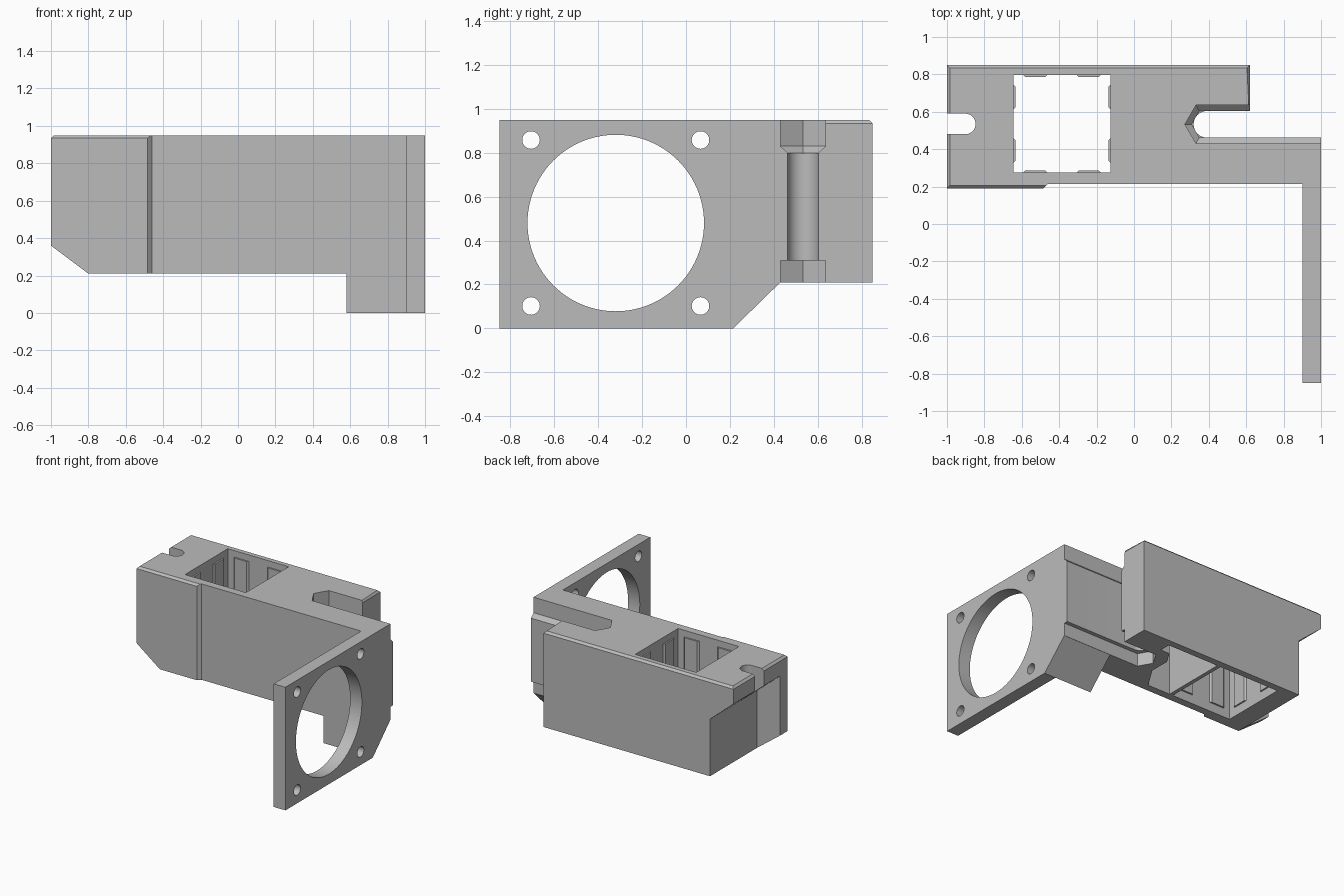
import bpy, bmesh, math

cube = bpy.data.objects.get("Cube")
if cube:
    bpy.data.objects.remove(cube, do_unlink=True)

grey = bpy.data.materials.new("plain grey")
grey.use_nodes = True
grey.diffuse_color = (0.5, 0.5, 0.5, 1)
grey.node_tree.nodes["Principled BSDF"].inputs["Base Color"].default_value = (0.5, 0.5, 0.5, 1)


def prism(name, pts, lo, hi, axis="z", top=None, bevel=None):
    """Extrude a 2D outline along an axis, optionally lofting to a second outline."""
    place = {"x": lambda a, b, h: (h, a, b),
             "y": lambda a, b, h: (a, h, b),
             "z": lambda a, b, h: (a, b, h)}[axis]
    bm = bmesh.new()
    low = [bm.verts.new(place(a, b, lo)) for a, b in pts]
    high = [bm.verts.new(place(a, b, hi)) for a, b in (top or pts)]
    bm.faces.new(low)
    bm.faces.new(high)
    n = len(pts)
    for i in range(n):
        j = (i + 1) % n
        bm.faces.new((low[i], low[j], high[j], high[i]))
    bmesh.ops.recalc_face_normals(bm, faces=bm.faces)
    if bevel:
        edges = [e for e in bm.edges if bevel(e)]
        bmesh.ops.bevel(bm, geom=edges, offset=0.016, segments=1, affect="EDGES")
    mesh = bpy.data.meshes.new(name)
    bm.to_mesh(mesh)
    bm.free()
    mesh.materials.append(grey)
    obj = bpy.data.objects.new(name, mesh)
    bpy.context.collection.objects.link(obj)
    return obj


def rect(a0, a1, b0, b1):
    return [(a0, b0), (a1, b0), (a1, b1), (a0, b1)]


def arc(ca, cb, r, start=0, end=360, n=48):
    full = end - start == 360
    steps = n if full else n - 1
    return [(ca + r * math.cos(math.radians(start + (end - start) * i / steps)),
             cb + r * math.sin(math.radians(start + (end - start) * i / steps)))
            for i in range(n)]


def combine(target, tool, operation="DIFFERENCE"):
    tool.hide_render = True
    mod = target.modifiers.new("combine", "BOOLEAN")
    mod.operation = operation
    mod.solver = "EXACT"
    mod.object = tool
    bpy.context.view_layer.objects.active = target
    bpy.ops.object.modifier_apply(modifier=mod.name)
    bpy.data.objects.remove(tool, do_unlink=True)


BOTTOM, TOP = 0.21, 0.95


def outer_top_edge(e):
    a, b = (v.co for v in e.verts)
    if min(a.z, b.z) < TOP - 0.01:
        return False
    mid = (a + b) / 2
    return (mid.y > 0.84 or abs(mid.x + 1) < 0.01 or mid.y < 0.2
            or (abs(mid.x - 0.62) < 0.01 and mid.y > 0.5))


# Main block with the arm that reaches the fan plate
outline = [(-1, 0.19), (-0.485, 0.19), (-0.46, 0.215), (1, 0.215),
           (1, 0.5), (0.62, 0.5), (0.62, 0.85), (-1, 0.85)]
bracket = prism("fan_bracket", outline, BOTTOM, TOP, bevel=outer_top_edge)

# Fan plate and the wedge under the arm
plate = [(-0.85, 0), (0.215, 0), (0.43, BOTTOM), (0.5, BOTTOM), (0.5, TOP), (-0.85, TOP)]
combine(bracket, prism("plate", plate, 0.9, 1, "x"), "UNION")
wedge = [(0.215, 0), (0.43, BOTTOM), (0.43, 0.25), (0.215, 0.25)]
combine(bracket, prism("wedge", wedge, 0.58, 1, "x"), "UNION")

# Fan opening and its four screw holes
fan_y, fan_z = -0.32, 0.48
combine(bracket, prism("fan_opening", arc(fan_y, fan_z, 0.402, n=96), 0.8, 1.1, "x"))
for sy in (-1, 1):
    for sz in (-1, 1):
        hole = arc(fan_y + sy * 0.386, fan_z + sz * 0.378, 0.04, n=32)
        combine(bracket, prism("screw_hole", hole, 0.8, 1.1, "x"))

# Long bolt slot: narrow round-ended middle, wide hexagonal ends
sx, sy = 0.39, 0.533


def hex_slot(w):
    k = w / math.sqrt(3)
    return [(1.2, sy - w), (1.2, sy + w), (sx - k, sy + w), (sx - 2 * k, sy), (sx - k, sy - w)]


round_slot = [(1.2, sy - 0.071), (1.2, sy + 0.071)] + arc(sx, sy, 0.071, 90, 270, 24)
combine(bracket, prism("slot_middle", round_slot, 0.1, 1.05))
combine(bracket, prism("slot_lower", hex_slot(0.102), 0.1, 0.31))
combine(bracket, prism("slot_taper", hex_slot(0.071), 0.8, 0.83, top=hex_slot(0.102)))
combine(bracket, prism("slot_upper", hex_slot(0.102), 0.83, 1.05))

# Square shaft through the block and the pocket beside it
hx0, hx1, hy0, hy1 = -0.645, -0.125, 0.275, 0.797
combine(bracket, prism("shaft", rect(hx0, hx1, hy0, hy1), 0.1, 1.05))
pocket = [(-0.095, hy0), (0.1, hy0), (0.21, 0.45), (0.21, 0.61),
          (0.27, 0.71), (0.35, 0.71), (0.35, hy1), (-0.095, hy1)]
combine(bracket, prism("pocket", pocket, 0.1, 0.86))

# Left end: clearance under the flange, corner cut and bolt notch
step = [(-1.1, 0.1), (-0.8, 0.1), (-0.8, 0.65), (-1, 0.82), (-1.1, 0.82)]
combine(bracket, prism("end_step", step, 0.28, 1, "y"))
corner = [(-1.1, 0.1), (-0.8, 0.1), (-0.8, BOTTOM), (-1, 0.36), (-1.1, 0.36)]
combine(bracket, prism("end_corner", corner, 0.1, 0.4, "y"))
notch = [(-1.1, 0.59), (-1.1, 0.48)] + arc(-0.902, 0.535, 0.055, -90, 90, 24)
combine(bracket, prism("end_notch", notch, 0.1, 1.05))

# Gripping ribs, two on each shaft wall
cx, cy = (hx0 + hx1) / 2, (hy0 + hy1) / 2
t, half = 0.012, 0.065
for s in (-1, 1):
    for side, wall in ((-1, hx0), (1, hx1)):
        m = cy + s * 0.143
        inner = wall - side * t
        prism("shaft_rib", [(wall, m - half), (inner, m - half + t),
                            (inner, m + half - t), (wall, m + half)], 0.28, 0.9)
    for side, wall in ((-1, hy0), (1, hy1)):
        m = cx + s * 0.143
        inner = wall - side * t
        prism("shaft_rib", [(m - half, wall), (m - half + t, inner),
                            (m + half - t, inner), (m + half, wall)], 0.28, 0.9)

# Smooth the round holes, keep the edges crisp
bpy.ops.object.select_all(action="DESELECT")
bracket.select_set(True)
bpy.context.view_layer.objects.active = bracket
bpy.ops.object.shade_smooth_by_angle(angle=math.radians(20))
